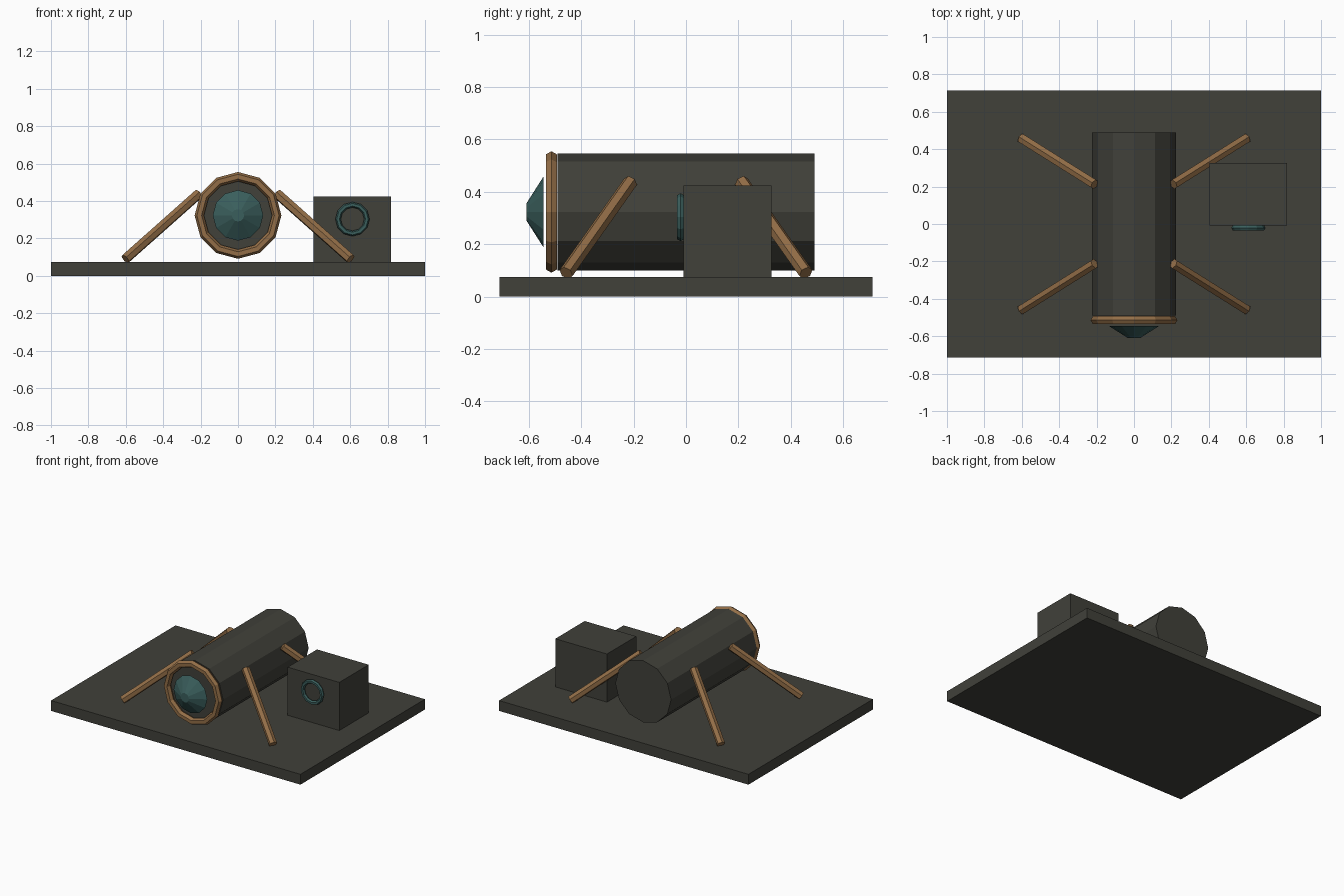
import bpy
from math import radians
from mathutils import Vector

if "Cube" in bpy.data.objects:
    bpy.data.objects.remove(bpy.data.objects["Cube"])


def material(name, rgb):
    m = bpy.data.materials.new(name)
    m.diffuse_color = (*rgb, 1)
    m.use_nodes = True
    m.node_tree.nodes["Principled BSDF"].inputs["Base Color"].default_value = m.diffuse_color
    return m


GREY = material("dark grey", (0.052, 0.052, 0.042))
BROWN = material("bronze brown", (0.29, 0.155, 0.063))
TEAL = material("deep teal", (0.042, 0.112, 0.107))
FACE_FRONT = (radians(90), 0, 0)   # turns local +z towards -y


def finish(name, mat):
    ob = bpy.context.object
    ob.name = name
    ob.data.materials.append(mat)
    return ob


def box(name, lo, hi, mat):
    lo, hi = Vector(lo), Vector(hi)
    bpy.ops.mesh.primitive_cube_add(size=1, location=(lo + hi) / 2)
    bpy.context.object.scale = hi - lo
    finish(name, mat)


def ring(name, loc, major, minor, mat):
    bpy.ops.mesh.primitive_torus_add(
        location=loc, rotation=FACE_FRONT, major_segments=12,
        minor_segments=6, major_radius=major, minor_radius=minor)
    finish(name, mat)


def strut(name, a, b, radius, mat):
    a, b = Vector(a), Vector(b)
    bpy.ops.mesh.primitive_cylinder_add(
        vertices=6, radius=radius, depth=(b - a).length, location=(a + b) / 2,
        rotation=(b - a).to_track_quat('Z', 'Y').to_euler())
    finish(name, mat)


# Base plate and side control box
box("base_plate", (-1, -0.713, 0), (1, 0.713, 0.075), GREY)
box("control_box", (0.405, -0.009, 0.07), (0.819, 0.327, 0.424), GREY)
ring("box_dial", (0.612, -0.021, 0.303), 0.077, 0.0145, TEAL)

# Horizontal barrel with front rim
AXIS_Z = 0.323
bpy.ops.mesh.primitive_cylinder_add(vertices=12, radius=0.2235, depth=0.98,
                                    location=(0, 0, AXIS_Z), rotation=FACE_FRONT)
finish("barrel", GREY)
ring("barrel_rim", (0, -0.514, AXIS_Z), 0.207, 0.025, BROWN)

# Blunt conical lens just in front of the rim
bpy.ops.mesh.primitive_cone_add(vertices=12, radius1=0.135, radius2=0.033,
                                depth=0.065, location=(0, -0.577, AXIS_Z),
                                rotation=FACE_FRONT)
finish("lens", TEAL)

# Four splayed support legs
for sx, side in ((-1, "left"), (1, "right")):
    for sy, end in ((-1, "front"), (1, "back")):
        strut(f"{end}_{side}_leg", (sx * 0.21, sy * 0.212, 0.438),
              (sx * 0.602, sy * 0.458, 0.09), 0.028, BROWN)
